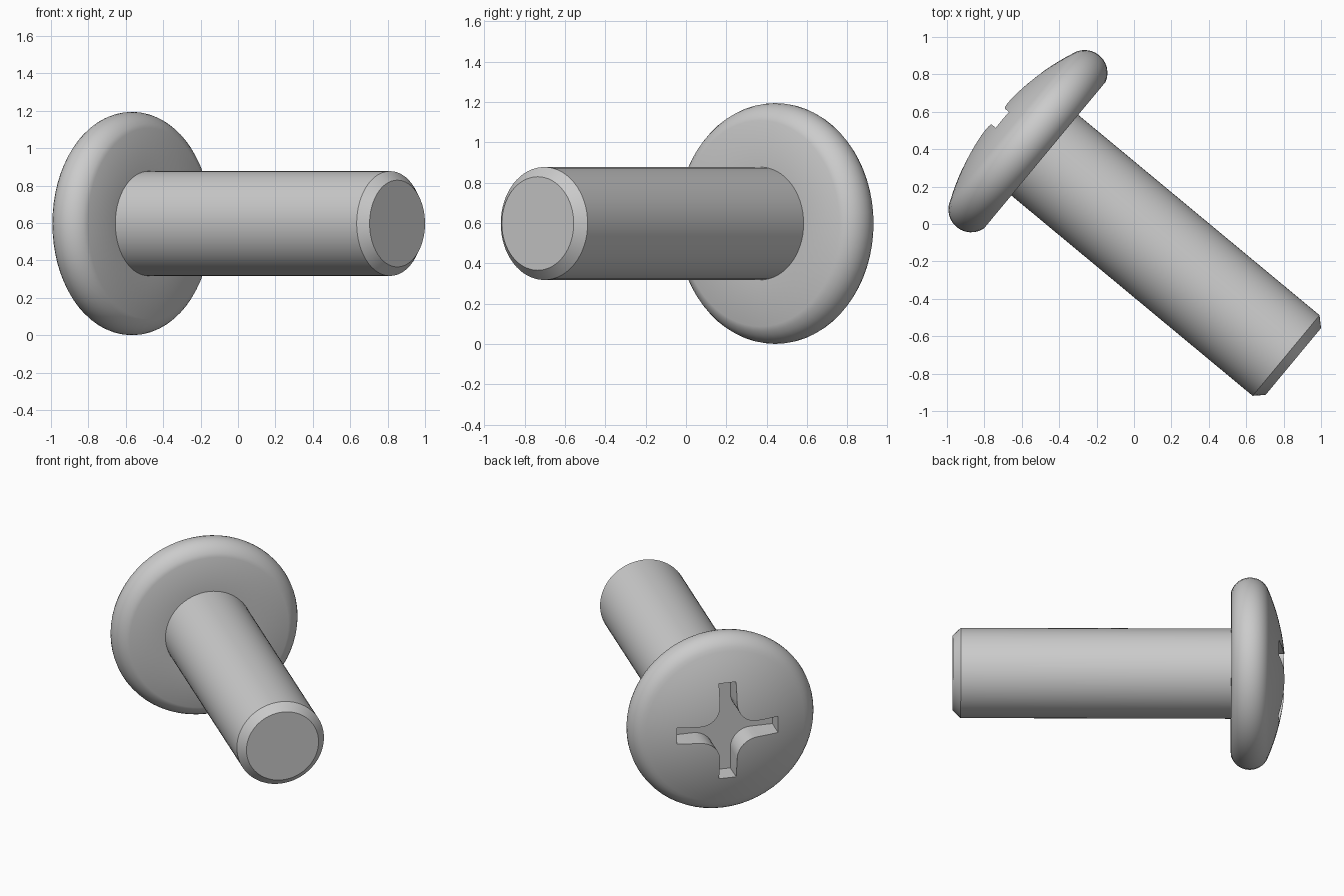
import bpy, bmesh
from math import sin, cos, pi, radians, atan2, sqrt
from mathutils import Matrix, Vector

if "Cube" in bpy.data.objects:
    bpy.data.objects.remove(bpy.data.objects["Cube"])

SIDES = 64
angle = radians(39.7)            # screw axis lies flat, turned in plan
axis = Vector((-cos(angle), sin(angle), 0))   # points out of the head
up = Vector((0, 0, 1))
side = up.cross(axis)
place = Matrix.Translation((-0.477, 0.368, 0.597)) @ Matrix((side, up, axis)).transposed().to_4x4()


def make_object(name, bm):
    bmesh.ops.recalc_face_normals(bm, faces=bm.faces)
    mesh = bpy.data.meshes.new(name)
    bm.to_mesh(mesh)
    bm.free()
    obj = bpy.data.objects.new(name, mesh)
    bpy.context.collection.objects.link(obj)
    obj.matrix_world = place
    return obj


def lathe(name, profile):
    bm = bmesh.new()
    verts = [bm.verts.new((r, 0, h)) for r, h in profile]
    edges = [bm.edges.new(pair) for pair in zip(verts, verts[1:])]
    bmesh.ops.spin(bm, geom=verts + edges, axis=(0, 0, 1), cent=(0, 0, 0),
                   angle=2 * pi, steps=SIDES, use_duplicate=False)
    bmesh.ops.remove_doubles(bm, verts=bm.verts, dist=1e-5)
    return make_object(name, bm)


# Screw profile: chamfered shank, flat underside, round rim, shallow dome
profile = [(0, -1.727), (0.232, -1.727), (0.28, -1.677), (0.28, 0)]
rim_r, rim_c, rim_h = 0.122, 0.475, 0.117
for i in range(13):
    a = radians(-73 + 146 * i / 12)
    profile.append((rim_c + rim_r * cos(a), rim_h + rim_r * sin(a)))
profile[4] = (profile[4][0], 0)
edge_r, edge_h = profile[-1]
apex = 0.337
rise = apex - edge_h
dome_r = (edge_r ** 2 + rise ** 2) / (2 * rise)
for i in range(11, -1, -1):
    r = edge_r * i / 12
    profile.append((r, apex - dome_r + sqrt(dome_r ** 2 - r * r)))
screw = lathe("screw_body", profile)

# Cross recess cutter: four arms with rounded inner corners
w, reach, fillet = 0.055, 0.325, 0.13
quarter = [(reach, -w), (reach, w)]
for i in range(9):
    a = radians(270 - 90 * i / 8)
    quarter.append((w + fillet + fillet * cos(a), w + fillet + fillet * sin(a)))
bm = bmesh.new()
outline = []
for k in range(4):
    turn = Matrix.Rotation(k * pi / 2, 3, 'Z')
    outline += [bm.verts.new(turn @ Vector((x, y, 0.16))) for x, y in quarter]
floor = bm.faces.new(outline)
top = bmesh.ops.extrude_face_region(bm, geom=[floor], use_keep_orig=True)
bmesh.ops.translate(bm, vec=(0, 0, 0.4),
                    verts=[g for g in top["geom"] if isinstance(g, bmesh.types.BMVert)])
cutter = make_object("recess_cutter", bm)
cutter.hide_render = True
cutter.hide_set(True)

cut = screw.modifiers.new("cross_recess", 'BOOLEAN')
cut.operation = 'DIFFERENCE'
cut.solver = 'EXACT'
cut.object = cutter
bpy.context.view_layer.objects.active = screw
screw.select_set(True)
bpy.ops.object.modifier_apply(modifier=cut.name)
bpy.data.objects.remove(cutter)
bpy.ops.object.shade_smooth_by_angle(angle=radians(30))
